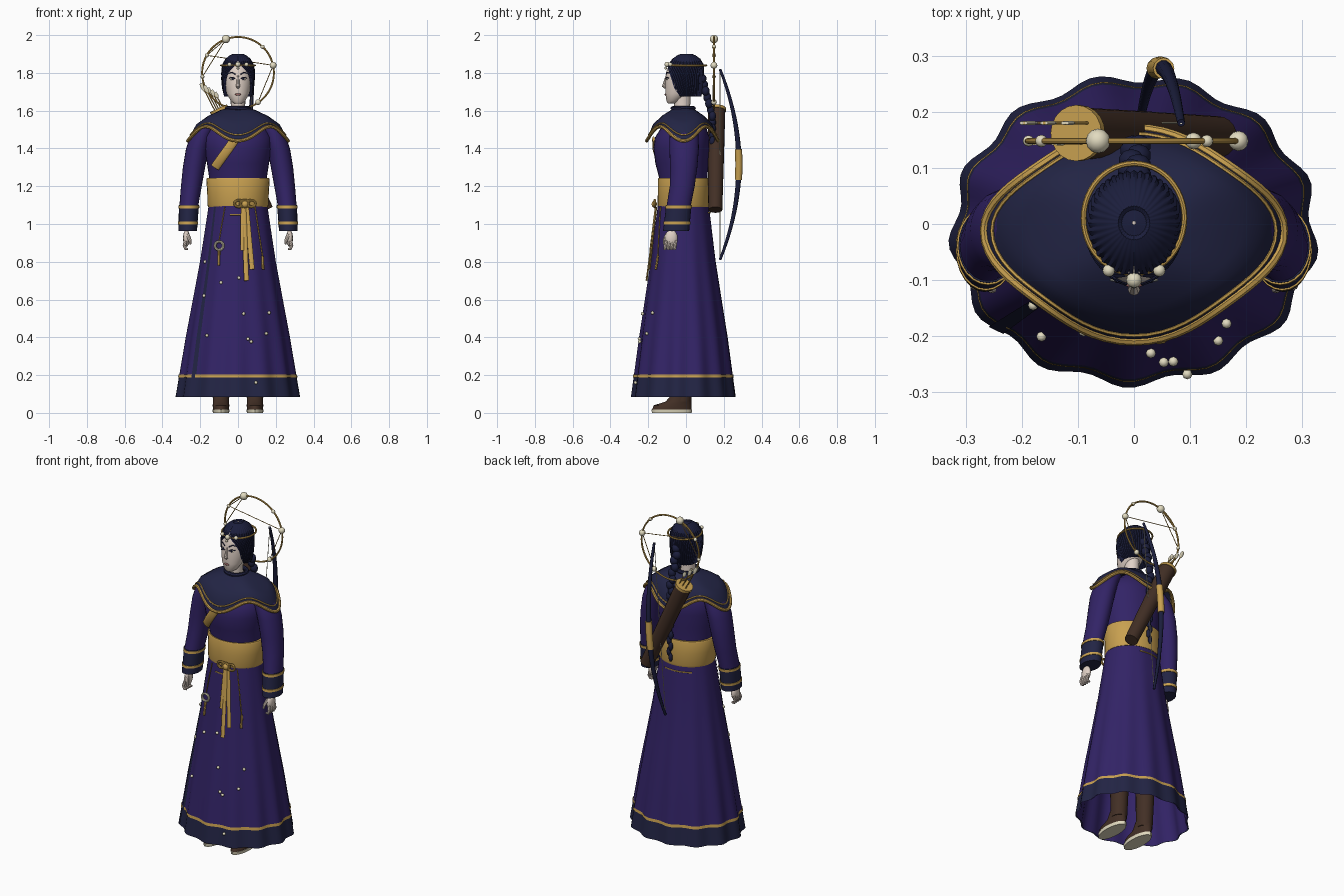
import bpy, bmesh, math
from mathutils import Vector, Matrix

if "Cube" in bpy.data.objects:
    bpy.data.objects.remove(bpy.data.objects["Cube"])

def srgb(r, g, b):
    f = lambda c: (c / 255 / 12.92) if c < 11 else ((c / 255 + 0.055) / 1.055) ** 2.4
    return (f(r), f(g), f(b), 1)

MATS = {}
for key, col in {"purple cloth": (50, 35, 102), "navy cloth": (34, 36, 68), "gold": (200, 160, 80),
                 "dark brown leather": (66, 47, 37), "pale skin": (224, 209, 198), "pearl": (226, 219, 192),
                 "blue black hair": (27, 30, 60), "muted rose": (165, 112, 108)}.items():
    MATS[key] = bpy.data.materials.new(key)
    MATS[key].diffuse_color = srgb(*col)
PURPLE, NAVY, GOLD, BROWN, SKIN, PEARL, HAIR, ROSE = MATS.values()

def finish(name, bm, *mats, angle=40):
    bmesh.ops.recalc_face_normals(bm, faces=bm.faces)
    me = bpy.data.meshes.new(name)
    bm.to_mesh(me)
    bm.free()
    ob = bpy.data.objects.new(name, me)
    bpy.context.collection.objects.link(ob)
    for m in mats:
        me.materials.append(m)
    bpy.ops.object.select_all(action='DESELECT')
    ob.select_set(True)
    bpy.context.view_layer.objects.active = ob
    bpy.ops.object.shade_smooth_by_angle(angle=math.radians(angle))
    return ob

def skin_rings(name, rings, *mats, wrap=True, caps=True, loop=False, rule=None):
    """Bridge rings of points into a surface; rule(face centre) picks a material."""
    bm = bmesh.new()
    vs = [[bm.verts.new(p) for p in r] for r in rings]
    n, m = len(vs[0]), len(vs)
    for i in range(m if loop else m - 1):
        for j in range(n if wrap else n - 1):
            a, b, k = vs[i], vs[(i + 1) % m], (j + 1) % n
            f = bm.faces.new((a[j], a[k], b[k], b[j]))
            if rule:
                f.material_index = rule(f.calc_center_median())
    if caps and wrap and not loop:
        bm.faces.new(vs[0])
        bm.faces.new(vs[-1])
    return finish(name, bm, *mats)

def oval(z, cx, cy, rx, ry, n=32):
    return [Vector((cx + rx * math.cos(t), cy + ry * math.sin(t), z))
            for t in (2 * math.pi * k / n for k in range(n))]

def loft(name, rows, *mats, n=32, **kw):
    return skin_rings(name, [oval(*r, n=n) for r in rows], *mats, **kw)

def tube(name, pts, radii, mat, sides=8, loop=False, flat=1.0):
    pts = [Vector(p) for p in pts]
    if not isinstance(radii, (list, tuple)):
        radii = [radii] * len(pts)
    rings, m, u = [], len(pts), None
    for i, p in enumerate(pts):
        d = (pts[(i + 1) % m] - pts[i - 1]) if loop else (pts[min(i + 1, m - 1)] - pts[max(i - 1, 0)])
        d.normalize()
        if u is None:
            u = d.orthogonal()
            u = d.cross(Vector((0, 1, 0))) if abs(d.y) < .9 else u
        u = (u - d * u.dot(d)).normalized()
        v = d.cross(u)
        rings.append([p + radii[i] * (u * math.cos(t) + v * flat * math.sin(t))
                      for t in (2 * math.pi * k / sides for k in range(sides))])
    return skin_rings(name, rings, mat, loop=loop)

def ball(name, loc, scale, mat, seg=12):
    bm = bmesh.new()
    s = scale if isinstance(scale, tuple) else (scale,) * 3
    bmesh.ops.create_uvsphere(bm, u_segments=seg, v_segments=seg // 2 + 2, radius=1,
                              matrix=Matrix.Translation(loc) @ Matrix.Diagonal((*s, 1)))
    return finish(name, bm, mat, angle=60)

def interp(table, x):
    for (x0, *a), (x1, *b) in zip(table, table[1:]):
        if x <= x1 or (x1, *b) == table[-1]:
            t = (x - x0) / (x1 - x0)
            return [p + (q - p) * t for p, q in zip(a, b)]

# --- skirt, with scalloped folds growing towards the hem
SKIRT = [(.085, .322, .272, -.012), (.4, .272, .232, -.012), (.8, .2, .172, -.014), (1.1, .155, .135, -.014)]
def skirt_pt(t, z, off=0):
    rx, ry, cy = interp(SKIRT, z)
    w = 1 + .03 * (1.1 - z) * math.cos(13 * t + 2)
    return Vector(((rx * w + off) * math.cos(t), cy + (ry * w + off) * math.sin(t), z))
def skirt_front(x, z, off=.008):
    rx, ry, cy = interp(SKIRT, z)
    return Vector((x, cy - ry * math.sqrt(max(0, 1 - (x / rx) ** 2)) - off, z))
TURN = [2 * math.pi * k / 104 for k in range(104)]
def skirt_band(name, zs, off, *mats, **kw):
    return skin_rings(name, [[skirt_pt(t, z, off) for t in TURN] for z in zs], *mats, caps=False, **kw)
skirt_band("skirt", (.085, .195, .3, .4, .6, .8, .95, 1.1), 0, PURPLE, NAVY, rule=lambda c: int(c.z < .19))
skirt_band("skirt_lining", (.086, .4, .8, 1.08), -.006, PURPLE)
skirt_band("hem_stripe", (.187, .203), .004, GOLD)
ts = [math.radians(218 + k) for k in range(0, 6)]
skin_rings("skirt_overlap", [[skirt_pt(t, z, .004) for t in ts] for z in (.09, .4, .8, 1.09)],
           NAVY, wrap=False)
for a, b, z in ((70, 130, 1.06), (255, 275, 1.05)):
    tube("waist_cord", [skirt_pt(math.radians(a + (b - a) * k / 8), z, .002) for k in range(9)], .004, GOLD, 6)

# --- legs and boots
for s in (-1, 1):
    x = s * .09
    loft("trouser_leg", [(.06, x, -.02, .043, .047), (.3, x, -.015, .05, .055), (.7, x, -.01, .06, .065)], BROWN, n=16)
    loft("boot", [(.018, x, -.075, .043, .105), (.04, x, -.07, .044, .1), (.06, x, -.04, .042, .068),
                  (.1, x, -.022, .045, .05)], BROWN, n=20)
    loft("boot_sole", [(0, x, -.075, .043, .105), (.018, x, -.075, .046, .108)], PEARL, n=20)

# --- bodice and sash
loft("bodice", [(1.1, 0, -.012, .15, .125), (1.24, 0, -.014, .152, .127), (1.32, 0, -.022, .164, .14),
                (1.4, 0, -.024, .178, .148), (1.46, 0, -.02, .18, .143), (1.52, 0, -.01, .15, .115),
                (1.59, 0, -.01, .06, .055)], PURPLE)
loft("waist_sash", [(1.09, 0, -.012, .158, .136), (1.1, 0, -.012, .162, .139), (1.17, 0, -.012, .163, .137),
                    (1.235, 0, -.012, .168, .137), (1.243, 0, -.012, .164, .134)], GOLD)
# diagonal chest strap
tube("chest_strap", [(-.015, -.172, 1.45), (-.05, -.17, 1.4), (-.09, -.155, 1.345), (-.122, -.128, 1.3)],
     .024, GOLD, 12, flat=.3)

# --- shoulder cape with a wavy edge
CAPE = [(.2, 0), (.35, .07), (.6, .25), (.83, .5), (.95, .83), (1, 1)]
def cape_pt(t, s, off=0):
    c, sn = math.cos(t), math.sin(t)
    k = (1 - .1 * math.sin(2 * t) ** 2) * s
    g = interp(CAPE, s)[0]
    drop = 1.615 - (1.44 + .038 * (1 - math.cos(4 * t)))
    return Vector((.266 * k * c, -.012 + (.196 if sn < 0 else .182) * k * sn, 1.615 - drop * g + off))
RND = [2 * math.pi * k / 64 for k in range(64)]
skin_rings("shoulder_cape", [[cape_pt(t, s) for t in RND] for s in (.2, .35, .48, .6, .72, .83, .9, .95, 1)],
           NAVY, caps=False)
tube("cape_edge", [cape_pt(t, 1) for t in RND], .009, GOLD, 8, loop=True)
tube("cape_inner_trim", [cape_pt(t, .95, .002) for t in RND], .004, GOLD, 6, loop=True)

# --- sleeves, cuffs and hands
ARM = [(.965, .266, -.052, .046, .066), (1.1, .26, -.038, .05, .064), (1.2, .247, -.02, .055, .066),
       (1.3, .233, -.012, .059, .072), (1.4, .215, -.01, .06, .078), (1.48, .19, -.01, .058, .076),
       (1.54, .15, -.01, .05, .06)]
def arm_row(z, s, grow):
    cx, cy, rx, ry = interp(ARM, z)
    return (z, s * cx, cy, rx + grow, ry + grow)
for s in (-1, 1):
    loft("sleeve", [arm_row(r[0], s, 0) for r in ARM], PURPLE, n=24)
    loft("cuff", [arm_row(z, s, .003) for z in (.963, 1.03, 1.1)], NAVY, n=24)
    for z in (1.005, 1.09):
        loft("cuff_stripe", [arm_row(z + d, s, .006) for d in (-.007, .007)], GOLD, n=24)
    ball("palm", (s * .273, -.078, .925), (.018, .034, .045), SKIN)
    for k in range(4):
        y = -.105 + .017 * k
        tube("finger", [(s * .278, y, .91), (s * .284, y - .004, .885), (s * .277, y - .006, .868),
                        (s * .264, y - .005, .868)], [.009, .009, .008, .006], SKIN)
    tube("thumb", [(s * .268, -.1, .945), (s * .255, -.114, .915), (s * .251, -.117, .893)], [.011, .009, .006], SKIN)

# --- neck, head and face
loft("neck", [(1.57, 0, -.018, .044, .046), (1.62, 0, -.02, .038, .042), (1.7, 0, -.02, .04, .045)], SKIN, n=20)
tube("collar", [(p.x, p.y, p.z) for p in oval(1.613, 0, -.015, .058, .056)], .011, NAVY, 8, loop=True)
HEAD = [(1.638, .02, .02, -.075), (1.65, .037, .034, -.069), (1.69, .06, .063, -.046), (1.74, .072, .084, -.025),
        (1.8, .075, .089, -.017), (1.85, .066, .078, -.01), (1.885, .035, .045, -.005)]
loft("head", [(z, 0, cy, rx, ry) for z, rx, ry, cy in HEAD], SKIN)
def face(x, z, off=0):
    rx, ry, cy = interp(HEAD, z)
    return Vector((x, cy - ry * math.sqrt(1 - (x / rx) ** 2) - off, z))
tube("nose", [face(0, 1.785, -.003), face(0, 1.75, .003), face(0, 1.73, .008), face(0, 1.722, -.002)],
     [.005, .008, .011, .008], SKIN)
ball("lips", face(0, 1.686), (.016, .005, .006), ROSE)
for s in (-1, 1):
    ball("eye_white", face(s * .03, 1.768), (.014, .003, .0065), PEARL)
    ball("iris", face(s * .029, 1.768, .002), (.0055, .0025, .0065), HAIR)
    tube("upper_lid", [face(s * x, z, .002) for x, z in ((.014, 1.768), (.028, 1.777), (.046, 1.773))], .0025, HAIR, 6)
    tube("eyebrow", [face(s * x, z, .001) for x, z in ((.013, 1.792), (.032, 1.803), (.05, 1.797))], .003, HAIR, 6)

# --- ridged hair cap, open over the face (angle 0 faces forward)
CAP = [(1.675, .072, .07, .01, 54), (1.72, .083, .09, -.002, 49), (1.765, .087, .097, -.005, 44),
       (1.8, .087, .099, -.005, 35), (1.825, .085, .097, -.003, 20), (1.848, .08, .09, 0, 2),
       (1.875, .065, .072, .002, 0), (1.893, .043, .047, .002, 0), (1.9, .028, .03, .002, 0),
       (1.895, .022, .023, .002, 0), (1.898, .003, .003, .002, 0)]
rings = []
for z, rx, ry, cy, gap in CAP:
    g = math.radians(gap)
    row = []
    for k in range(145):
        a = g + (2 * math.pi - 2 * g) * k / 144
        w = 1 + .022 * math.cos(36 * 2 * math.pi * k / 144)
        row.append(Vector((rx * w * math.sin(a), cy - ry * w * math.cos(a), z)))
    rings.append(row)
skin_rings("hair_cap", rings, HAIR, wrap=False)
# long braid of overlapping beads
for k in range(20):
    t = k / 19
    z = 1.77 - .63 * t
    y = .085 + .055 * min(1, t * 3.2)
    r = .026 - .014 * t
    ball("braid_link", (.006 * (-1) ** k + .01 * t, y, z), (r, r * .9, .026), HAIR, 10)

# circlet with pearls
tube("circlet", [(p.x, p.y, 1.84) for p in oval(0, 0, .01, .09, .098, 48)], .005, GOLD, 8, loop=True)
for x, y, z, r in ((0, -.1, 1.845, .014), (-.045, -.083, 1.845, .011), (.045, -.083, 1.845, .011), (0, -.108, 1.825, .007)):
    ball("circlet_pearl", (x, y, z), r, PEARL)

# --- star ring behind the head
HY = .148
tube("star_ring", [(.19 * math.cos(t), HY, 1.8 + .19 * math.sin(t)) for t in RND], .005, GOLD, 8, loop=True)
STARS = [(-.064, 1.979, .022), (.186, 1.84, .018), (-.165, 1.893, .011), (.13, 1.938, .011), (.106, 1.645, .015), (-.188, 1.78, .01)]
for x, z, r in STARS:
    ball("ring_star", (x, HY, z), r, PEARL)
for a, b in ((2, 1), (1, 4), (0, 2), (0, 5)):
    tube("star_wire", [(STARS[i][0], HY, STARS[i][1]) for i in (a, b)], .0022, GOLD, 6)

# --- quiver and arrows
q0, q1 = Vector((.15, .155, 1.075)), Vector((-.1, .162, 1.605))
qd = (q1 - q0).normalized()
tube("quiver", [q0, q0.lerp(q1, .5), q1], [.037, .042, .046], BROWN, 20)
tube("quiver_rim", [q1 - qd * .008, q1 + qd * .008], .05, GOLD, 20)
for k in range(5):
    o = Vector((-.025 + .0125 * k, .018 * (-1) ** k, 0))
    a, b = q1 + o, q1 + o + Vector((-.072 + .006 * k, 0, .14 - .012 * k))
    tube("arrow_shaft", [a - qd * .1, a, b], .003, GOLD, 6)
    tube("arrow_fletching", [a.lerp(b, .66), a.lerp(b, .8), b], [.003, .011, .009], PEARL, 6, flat=.4)

# --- bow
def bow_pt(t):
    return Vector((.047 + .037 * t, .28 - .1 * t * t, 1.315 + .505 * t))
T = [-1 + k / 12 for k in range(25)]
tube("bow_limbs", [bow_pt(t) for t in T], [.007 + .009 * (1 - abs(t)) for t in T], HAIR, 10)
tube("bow_grip", [bow_pt(t) for t in (-.16, -.08, 0, .08, .16)], .019, GOLD, 12)
tube("bow_string", [bow_pt(-1), bow_pt(1)], .002, PEARL, 6)

# --- sash knot, ribbons and pendant
for cx in (.005, .035, .07):
    tube("knot_loop", [(cx + .023 * math.cos(t), -.165, 1.108 + .018 * math.sin(t)) for t in RND[::4]], .007, GOLD, 8, loop=True)
ball("knot", (.037, -.168, 1.105), (.018, .014, .018), GOLD)
for x0, x1, z, w in ((.03, .045, .7, .013), (.045, .075, .76, .013), (.025, .022, .86, .01)):
    tube("sash_ribbon", [skirt_front(x0 + (x1 - x0) * k / 4, 1.09 + (z - 1.09) * k / 4, .013) for k in range(5)],
         w, GOLD, 8, flat=.35)
def cord(name, x0, x1, z0, z1, r):
    tube(name, [skirt_front(x0 + (x1 - x0) * k / 5, z0 + (z1 - z0) * k / 5, .01) for k in range(6)], r, GOLD, 6)
cord("side_cord", .09, .13, 1.09, .83, .0035)
cord("side_tassel", .13, .133, .83, .76, .007)
cord("pendant_cord", -.07, -.1, 1.09, .915, .003)
c = skirt_front(-.1, .885, .014)
tube("pendant_ring", [c + Vector((.022 * math.cos(t), 0, .022 * math.sin(t))) for t in RND[::4]], .007, PEARL, 8, loop=True)
cord("pendant_tassel", -.1, -.103, .862, .78, .007)

# --- pearls scattered over the skirt
for x, z in ((-.175, .8), (-.18, .62), (-.09, .69), (.005, .715), (.03, .525), (.165, .53), (.15, .42),
             (-.165, .41), (.053, .392), (.07, .377), (.095, .16)):
    ball("skirt_pearl", skirt_front(x, z, .006), .009, PEARL, 8)

for m in bpy.data.materials:
    if m.users and not m.is_grease_pencil:
        m.use_nodes = True
        m.node_tree.nodes["Principled BSDF"].inputs["Base Color"].default_value = m.diffuse_color
